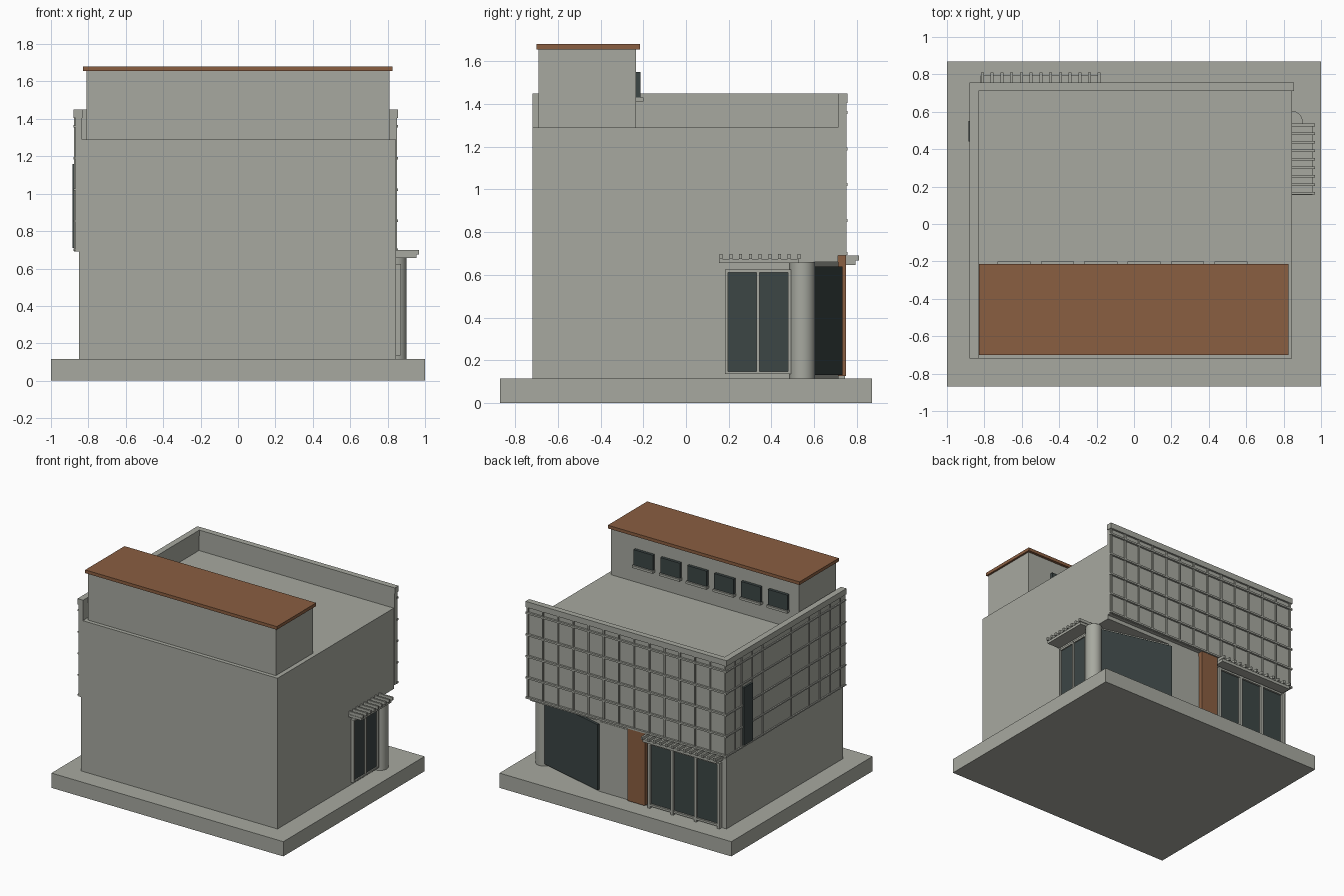
import bpy, bmesh, math
from mathutils import Matrix

if "Cube" in bpy.data.objects:
    bpy.data.objects.remove(bpy.data.objects["Cube"])


def material(name, rgb):
    m = bpy.data.materials.new(name)
    m.diffuse_color = (*rgb, 1)
    m.use_nodes = True
    m.node_tree.nodes["Principled BSDF"].inputs["Base Color"].default_value = m.diffuse_color
    return m


CONCRETE = material("concrete_grey", (0.387, 0.397, 0.351))
BROWN = material("warm_brown", (0.254, 0.112, 0.053))
GLASS = material("dark_glass", (0.045, 0.061, 0.060))


def finish(name, bm, mat):
    bmesh.ops.recalc_face_normals(bm, faces=bm.faces)
    me = bpy.data.meshes.new(name)
    bm.to_mesh(me)
    bm.free()
    me.materials.append(mat)
    ob = bpy.data.objects.new(name, me)
    bpy.context.collection.objects.link(ob)
    return ob


def boxes(name, mat, *spans):
    """One object from boxes given as (x0, x1, y0, y1, z0, z1)."""
    bm = bmesh.new()
    for x0, x1, y0, y1, z0, z1 in spans:
        mtx = (Matrix.Translation(((x0 + x1) / 2, (y0 + y1) / 2, (z0 + z1) / 2))
               @ Matrix.Diagonal((x1 - x0, y1 - y0, z1 - z0, 1)))
        bmesh.ops.create_cube(bm, size=1, matrix=mtx)
    return finish(name, bm, mat)


def prism(name, mat, outline, z0, z1):
    """Vertical extrusion of a plan outline."""
    bm = bmesh.new()
    face = bm.faces.new([bm.verts.new((x, y, z0)) for x, y in outline])
    ext = bmesh.ops.extrude_face_region(bm, geom=[face])
    up = [v for v in ext["geom"] if isinstance(v, bmesh.types.BMVert)]
    bmesh.ops.translate(bm, verts=up, vec=(0, 0, z1 - z0))
    return finish(name, bm, mat)


G = 0.115        # ground floor level
ROOF = 1.29      # flat roof level

# Plinth and main volumes; the ground floor is cut back at an angle by the entrance
boxes("base_slab", CONCRETE, (-1, 1, -0.87, 0.87, 0, G))
prism("ground_floor", CONCRETE,
      [(-0.85, -0.72), (0.845, -0.72), (0.845, 0.56), (0.24, 0.715), (-0.85, 0.715)], G, 0.66)
boxes("upper_floor", CONCRETE, (-0.85, 0.845, -0.72, 0.712, 0.66, ROOF))

# Corner column
bm = bmesh.new()
bmesh.ops.create_cone(bm, cap_ends=True, segments=32, radius1=0.06, radius2=0.06,
                      depth=0.545, matrix=Matrix.Translation((0.842, 0.545, 0.3875)))
column = finish("corner_column", bm, CONCRETE)
bpy.context.view_layer.objects.active = column
column.select_set(True)
bpy.ops.object.shade_smooth_by_angle()

# Angled shop window beside the column
a, b = (0.835, 0.563), (0.245, 0.714)
length = math.dist(a, b)
nx, ny = (a[1] - b[1]) / -length, (a[0] - b[0]) / length
off = 0.02
prism("angled_window", GLASS,
      [a, b, (b[0] + nx * off, b[1] + ny * off), (a[0] + nx * off, a[1] + ny * off)], 0.13, 0.64)

# Facade screens and their coping
boxes("back_screen", CONCRETE, (-0.87, 0.85, 0.712, 0.742, 0.69, 1.41))
boxes("left_screen", CONCRETE, (-0.87, -0.835, -0.72, 0.742, 0.69, 1.41))
boxes("parapet_coping", CONCRETE,
      (-0.88, 0.855, 0.712, 0.757, 1.405, 1.45),
      (-0.88, -0.832, -0.72, 0.74, 1.405, 1.45))

# Grid of rails and fins on the screens
rails = [0.70, 0.855, 1.022, 1.19, 1.36]
boxes("back_rails", CONCRETE, *[(-0.88, 0.855, 0.74, 0.757, z - 0.007, z + 0.007) for z in rails])
boxes("left_rails", CONCRETE, *[(-0.88, -0.868, -0.72, 0.757, z - 0.005, z + 0.005) for z in rails])
boxes("back_fins", CONCRETE,
      *[(x - 0.006, x + 0.006, 0.74, 0.752, 0.69, 1.41)
        for x in [-0.862 + i * 1.704 / 13 for i in range(14)]])
boxes("left_fins", CONCRETE,
      *[(-0.877, -0.868, y - 0.004, y + 0.004, 0.69, 1.41)
        for y in (0.64, 0.56, 0.43, 0.30, -0.05, -0.27, -0.40, -0.53, -0.65)])
boxes("left_slot_window", GLASS, (-0.884, -0.865, 0.44, 0.55, 0.71, 1.16))

# Roof-top clerestory with overhanging brown roof
boxes("clerestory", CONCRETE, (-0.81, 0.81, -0.69, -0.235, ROOF, 1.657))
boxes("clerestory_roof", BROWN, (-0.828, 0.825, -0.70, -0.215, 1.655, 1.68))
glass, sills = [], []
for i in range(6):
    x = -0.73 + i * 0.232
    glass.append((x + 0.005, x + 0.172, -0.24, -0.213, 1.43, 1.55))
    sills.append((x, x + 0.177, -0.24, -0.2, 1.412, 1.43))
boxes("clerestory_windows", GLASS, *glass)
boxes("clerestory_sills", CONCRETE, *sills)

# Brown pilaster on the back wall
boxes("brown_pilaster", BROWN, (-0.17, -0.02, 0.70, 0.75, G + 0.012, 0.69))

# Back windows: three panes in a frame
boxes("back_windows", GLASS, (-0.79, -0.21, 0.70, 0.728, 0.145, 0.61))
posts = [-0.80 + i * 0.2 for i in range(4)]
boxes("back_window_frame", CONCRETE,
      *[(x - 0.011, x + 0.011, 0.70, 0.745, G, 0.625) for x in posts],
      (-0.81, -0.19, 0.70, 0.742, 0.61, 0.625), (-0.81, -0.19, 0.70, 0.742, 0.13, 0.146))

# Right windows: two panes in a frame
boxes("right_windows", GLASS, (0.83, 0.858, 0.195, 0.48, 0.145, 0.61))
boxes("right_window_frame", CONCRETE,
      *[(0.83, 0.872, y - 0.007, y + 0.007, 0.14, 0.625) for y in (0.19, 0.338, 0.485)],
      (0.83, 0.868, 0.183, 0.492, 0.61, 0.625), (0.83, 0.868, 0.183, 0.492, 0.135, 0.147))

# Slatted canopies over both window groups
boxes("back_canopy", CONCRETE, (-0.82, -0.18, 0.70, 0.795, 0.645, 0.668),
      *[(x - 0.008, x + 0.008, 0.70, 0.81, 0.668, 0.69)
        for x in [-0.81 + i * 0.052 for i in range(13)]])
boxes("right_canopy", CONCRETE, (0.84, 0.955, 0.155, 0.53, 0.655, 0.675),
      *[(0.84, 0.968, y - 0.007, y + 0.007, 0.675, 0.698)
        for y in [0.165 + i * 0.0455 for i in range(9)]])
